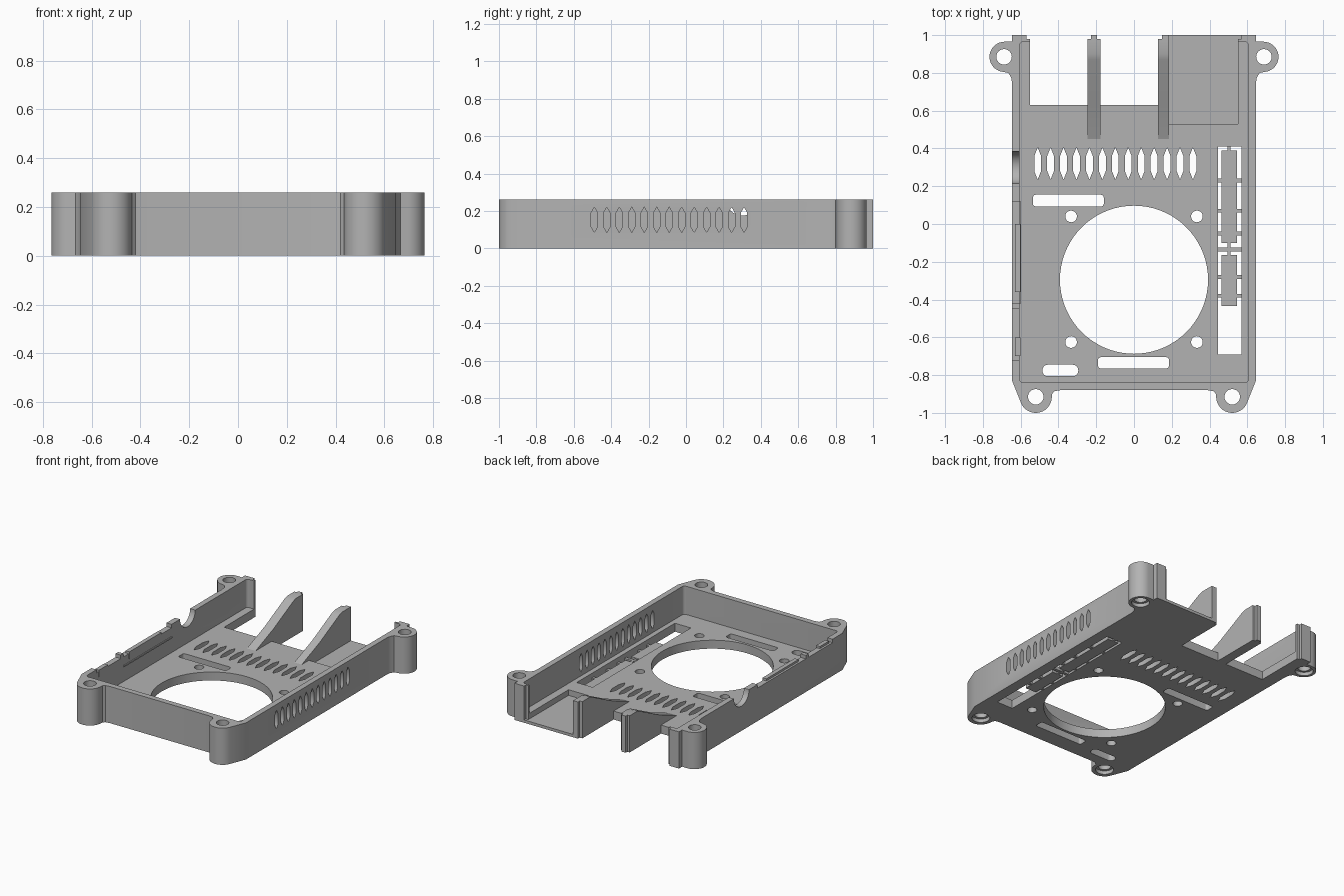
import bpy, bmesh
from math import cos, sin, radians

cube = bpy.data.objects.get("Cube")
if cube:
    bpy.data.objects.remove(cube, do_unlink=True)

grey = bpy.data.materials.new("plain_grey")
grey.use_nodes = True
grey.diffuse_color = (0.45, 0.45, 0.45, 1)
grey.node_tree.nodes["Principled BSDF"].inputs["Base Color"].default_value = (0.45, 0.45, 0.45, 1)

H, FLOOR, LO, HI = 0.26, 0.06, -0.1, 0.4


# --- helpers ---
def arc(cx, cy, r, a0=0, a1=360, n=32):
    """Points along an arc; a full circle leaves out the repeated end."""
    count = n if a1 - a0 == 360 else n + 1
    return [(cx + r * cos(radians(a0 + (a1 - a0) * i / n)),
             cy + r * sin(radians(a0 + (a1 - a0) * i / n))) for i in range(count)]


def rect(x0, x1, y0, y1):
    return [(x0, y0), (x1, y0), (x1, y1), (x0, y1)]


def rounded(x0, x1, y0, y1, r):
    return (arc(x1 - r, y0 + r, r, -90, 0, 6) + arc(x1 - r, y1 - r, r, 0, 90, 6)
            + arc(x0 + r, y1 - r, r, 90, 180, 6) + arc(x0 + r, y0 + r, r, 180, 270, 6))


def pointed(c, lo, hi, w=0.018, tip=0.045):
    return [(c, lo), (c + w, lo + tip), (c + w, hi - tip),
            (c, hi), (c - w, hi - tip), (c - w, lo + tip)]


def z_prism(pts, z0, z1):
    return [[(a, b, z) for a, b in pts] for z in (z0, z1)]


def x_prism(pts, x0, x1):
    return [[(x, a, b) for a, b in pts] for x in (x0, x1)]


def build(name, prisms):
    """One object from a list of prisms."""
    bm = bmesh.new()
    for low, high in prisms:
        a = [bm.verts.new(p) for p in low]
        b = [bm.verts.new(p) for p in high]
        bm.faces.new(a[::-1])
        bm.faces.new(b)
        for i in range(len(a)):
            j = (i + 1) % len(a)
            bm.faces.new((a[i], a[j], b[j], b[i]))
    bmesh.ops.recalc_face_normals(bm, faces=bm.faces)
    mesh = bpy.data.meshes.new(name)
    bm.to_mesh(mesh)
    bm.free()
    mesh.materials.append(grey)
    ob = bpy.data.objects.new(name, mesh)
    bpy.context.collection.objects.link(ob)
    return ob


def activate(ob):
    bpy.ops.object.select_all(action='DESELECT')
    ob.select_set(True)
    bpy.context.view_layer.objects.active = ob


def cut(ob, prisms):
    cutter = build("cutter", prisms)
    cutter.hide_render = True
    mod = ob.modifiers.new("cut", 'BOOLEAN')
    mod.operation, mod.solver, mod.object = 'DIFFERENCE', 'EXACT', cutter
    activate(ob)
    bpy.ops.object.modifier_apply(modifier=mod.name)
    bpy.data.objects.remove(cutter, do_unlink=True)


# --- tray: outline with four screw ears, mirrored across x ---
half = ([(0.39, -0.88), (0.42, -0.885), (0.434, -0.9)]
        + arc(0.52, -0.915, 0.085, 180, 340, 20)
        + [(0.645, -0.83), (0.645, 0.745), (0.65, 0.775), (0.665, 0.8)]
        + arc(0.685, 0.885, 0.08, -85, 90, 20)
        + [(0.645, 0.965), (0.645, 1.0)])
outline = half + [(-x, y) for x, y in reversed(half)]
tray = build("tray", [z_prism(outline, 0, H)])

# Inner cavity, back opening, and the shallow bay
cut(tray, [z_prism(rounded(-0.605, 0.605, -0.84, 0.965, 0.02), FLOOR, HI)])
cut(tray, [z_prism(rect(-0.55, 0.16, 0.63, 1.1), LO, HI)])
cut(tray, [z_prism(rect(0.16, 0.55, 0.53, 1.1), 0.02, HI)])
cut(tray, [z_prism(rect(-0.57, -0.5, 0.98, 1.1), LO, HI),
           z_prism(rect(0.5, 0.57, 0.98, 1.1), 0.02, HI)])

# Floor openings: fan hole, screws, slots, vents and pin window
holes = [z_prism(arc(0, -0.295, 0.392, n=72), LO, HI),
         z_prism(rounded(-0.535, -0.16, 0.093, 0.155, 0.015), LO, HI),
         z_prism(rounded(-0.19, 0.185, -0.765, -0.705, 0.015), LO, HI),
         z_prism(rounded(-0.485, -0.295, -0.806, -0.745, 0.029), LO, HI),
         z_prism(rect(0.445, 0.57, -0.69, 0.41), LO, HI)]
for i in range(13):
    holes.append(z_prism(pointed(-0.51 + i * 0.0685, 0.235, 0.405), LO, HI))
for side in (-1, 1):
    for y in (0.04, -0.625):
        holes.append(z_prism(arc(side * 0.333, y, 0.031, n=20), LO, HI))
cut(tray, holes)

# Ear holes with counterbores underneath
ears = [(s * x, y) for s in (-1, 1) for x, y in ((0.52, -0.915), (0.688, 0.885))]
cut(tray, [z_prism(arc(x, y, 0.041, n=24), LO, HI) for x, y in ears])
cut(tray, [z_prism(arc(x, y, 0.058, n=24), LO, 0.025) for x, y in ears])

# Side wall vents on the left, connector notches on the right
cut(tray, [x_prism(pointed(-0.49 + i * 0.0667, 0.085, 0.22, 0.017, 0.03), 0.57, 0.7)
           for i in range(13)])
cut(tray, [x_prism(arc(0.3, H, 0.085, n=32), -0.7, -0.59),
           x_prism(rect(-0.72, -0.45, 0.235, HI), -0.7, -0.59),
           x_prism(rect(-0.42, 0.12, 0.235, HI), -0.7, -0.59)])

# Thin inner lips left standing in the notches
lips = build("notch_lips", [x_prism(rect(-0.7, -0.6, 0.2, 0.25), -0.63, -0.6),
                            x_prism(rect(-0.36, 0.0, 0.2, 0.25), -0.63, -0.6),
                            x_prism(rect(-0.42, 0.12, 0.165, 0.175), -0.615, -0.598)])

# --- two sloping fins with end tongues ---
slope = [(0.45, 0), (0.98, 0), (0.98, H), (0.9, H), (0.87, 0.25), (0.65, 0.14), (0.45, FLOOR)]
fins = []
for name, x0, x1, t0, t1 in (("right_fin", -0.245, -0.177, -0.227, -0.195),
                             ("left_fin", 0.127, 0.185, 0.147, 0.185)):
    fins.append(build(name, [x_prism(slope, x0, x1),
                             z_prism(rect(t0, t1, 0.97, 1.0), 0, H)]))

# --- pin window cover: two plates held by thin ribs ---
cover = [z_prism(rect(0.462, 0.545, -0.1, 0.39), 0, 0.03),
         z_prism(rect(0.462, 0.545, -0.435, -0.165), 0, 0.03),
         z_prism(rect(0.495, 0.51, -0.17, -0.095), 0, 0.028),
         z_prism(rect(0.495, 0.51, 0.385, 0.415), 0, 0.028)]
for y in (0.23, 0.07, -0.05, -0.135, -0.28, -0.38):
    cover.append(z_prism(rect(0.44, 0.575, y - 0.01, y + 0.01), 0.002, 0.027))
pins = build("pin_window_cover", cover)

for ob in [tray, lips, pins] + fins:
    activate(ob)
    bpy.ops.object.shade_smooth_by_angle(angle=radians(30))
